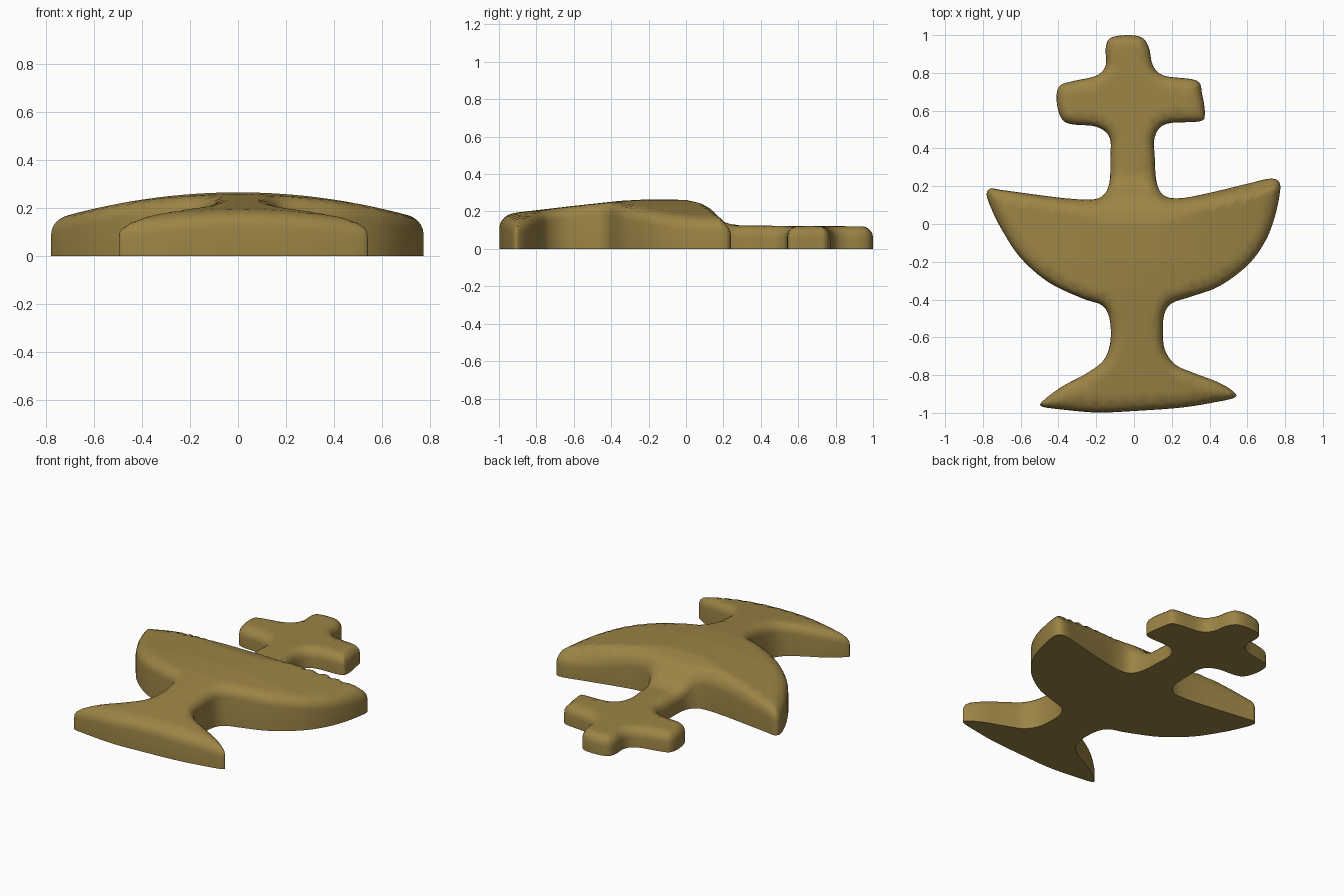
import bpy, bmesh, math
from mathutils import Vector
from mathutils.geometry import delaunay_2d_cdt
from mathutils.kdtree import KDTree

if "Cube" in bpy.data.objects:
    bpy.data.objects.remove(bpy.data.objects["Cube"])

R = 0.06  # radius of the rounded upper edge

# Outline control points, clockwise from the top of the cross
OUTLINE = [
    (-.03, 1), (.045, .985), (.08, .93), (.10, .84), (.16, .785), (.33, .76),
    (.36, .69), (.375, .58), (.345, .543), (.17, .53), (.11, .46), (.11, .35),
    (.12, .22), (.16, .15), (.25, .137), (.40, .165), (.60, .213), (.72, .24),
    (.77, .22), (.77, .15), (.74, .02), (.69, -.10), (.60, -.22), (.45, -.33),
    (.30, -.385), (.20, -.42), (.16, -.48), (.153, -.58), (.165, -.67), (.22, -.745),
    (.32, -.79), (.45, -.84), (.53, -.89), (.53, -.92), (.42, -.945), (.25, -.972),
    (0, -.99), (-.20, -.998), (-.40, -.98), (-.49, -.965), (-.48, -.935), (-.38, -.86),
    (-.25, -.79), (-.16, -.72), (-.125, -.62), (-.13, -.50), (-.17, -.43), (-.27, -.395),
    (-.45, -.31), (-.60, -.18), (-.70, -.03), (-.755, .08), (-.78, .155), (-.76, .188),
    (-.70, .18), (-.50, .153), (-.35, .135), (-.22, .13), (-.16, .155), (-.13, .22),
    (-.125, .35), (-.13, .46), (-.20, .515), (-.34, .53), (-.39, .57), (-.41, .66),
    (-.395, .73), (-.33, .755), (-.20, .785), (-.15, .84), (-.15, .93), (-.125, .985)]

# Height of the top surface along the centre line: (y, z)
PROFILE = [(-1, .175), (-.9, .195), (-.6, .23), (-.35, .257), (-.2, .265), (0, .262),
           (.08, .243), (.13, .215), (.2, .145), (.26, .125), (1, .12)]


def spline(pts, steps):
    """Closed Catmull-Rom curve through the points."""
    p = [Vector(q) for q in pts]
    n, out = len(p), []
    for i in range(n):
        a, b, c, d = p[i - 1], p[i], p[(i + 1) % n], p[(i + 2) % n]
        for k in range(steps):
            t = k / steps
            out.append(0.5 * (2 * b + (c - a) * t + (2 * a - 5 * b + 4 * c - d) * t * t
                              + (3 * b - a - 3 * c + d) * t ** 3))
    return out


def centre_height(y):
    for (y0, z0), (y1, z1) in zip(PROFILE, PROFILE[1:]):
        if y <= y1:
            return z0 + (z1 - z0) * max(0, (y - y0) / (y1 - y0))
    return PROFILE[-1][1]


def height(x, y, d):
    """Domed top, dropping in a quarter circle near the outline."""
    top = min(centre_height(y), centre_height(min(y, -.2)) - .19 * x * x)
    e = max(0, R - d)
    return top - R + math.sqrt(max(0, R * R - e * e))


rim = spline(OUTLINE, 5)
n = len(rim)
kd = KDTree(n)
for i, p in enumerate(rim):
    kd.insert((p.x, p.y, 0), i)
kd.balance()


def rim_distance(p):
    return kd.find((p.x, p.y, 0))[2]


# Points of the top surface: rim, offset rings for the rounding, inner grid
points = list(rim)
for f in (.06, .2, .42, .7, 1):
    d = f * R
    for i in range(0, n, 1 if f < .5 else 2):
        t = (rim[(i + 1) % n] - rim[i - 1]).normalized()
        q = rim[i] + Vector((t.y, -t.x)) * d
        if rim_distance(q) > d * .97:
            points.append(q)
for i in range(-40, 41):
    for j in range(-50, 51):
        q = Vector((i * .02, j * .02))
        if rim_distance(q) > R + .01:
            points.append(q)

verts, _, faces, *_ = delaunay_2d_cdt(points, [], [list(range(n))], 1, 1e-6)

# Relief body: top surface, straight side wall, flat back
bm = bmesh.new()
bv = [bm.verts.new((v.x, v.y, height(v.x, v.y, rim_distance(v)))) for v in verts]
for f in faces:
    bm.faces.new([bv[k] for k in f])
bmesh.ops.delete(bm, geom=[v for v in bm.verts if not v.link_faces], context='VERTS')
edges = [e for e in bm.edges if e.is_boundary]
new = bmesh.ops.extrude_edge_only(bm, edges=edges)['geom']
for v in new:
    if isinstance(v, bmesh.types.BMVert):
        v.co.z = 0
bmesh.ops.contextual_create(
    bm, geom=[e for e in new if isinstance(e, bmesh.types.BMEdge) and e.is_boundary])
bmesh.ops.recalc_face_normals(bm, faces=bm.faces[:])

mesh = bpy.data.meshes.new("chalice_relief")
bm.to_mesh(mesh)
bm.free()
obj = bpy.data.objects.new("chalice_relief", mesh)
bpy.context.collection.objects.link(obj)

# Brass colour and smooth shading
mat = bpy.data.materials.new("brass")
mat.diffuse_color = (0.33, 0.23, 0.06, 1)
mat.use_nodes = True
mat.node_tree.nodes["Principled BSDF"].inputs["Base Color"].default_value = mat.diffuse_color
mesh.materials.append(mat)
bpy.context.view_layer.objects.active = obj
obj.select_set(True)
bpy.ops.object.shade_smooth_by_angle(angle=math.radians(50))
